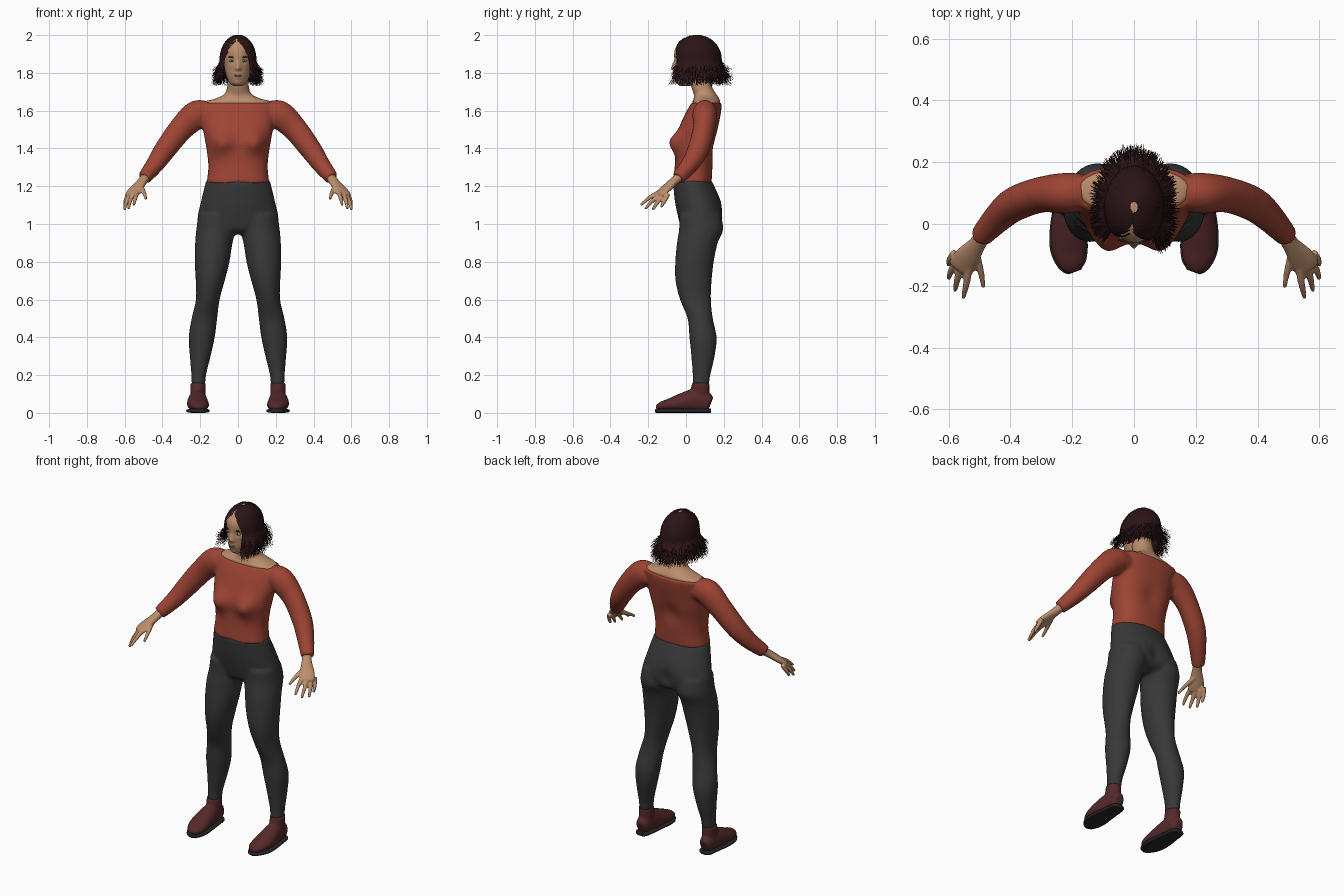
import bpy, bmesh, math, random
from mathutils import Vector, Matrix

random.seed(4)
cube = bpy.data.objects.get("Cube")
if cube:
    bpy.data.objects.remove(cube, do_unlink=True)


def material(name, rgb, rough=0.8):
    m = bpy.data.materials.new(name)
    m.use_nodes = True
    m.diffuse_color = (*rgb, 1)
    node = m.node_tree.nodes["Principled BSDF"]
    node.inputs["Base Color"].default_value = (*rgb, 1)
    node.inputs["Roughness"].default_value = rough
    return m


SKIN = material("skin", (0.50, 0.27, 0.15))
RED = material("sweater red", (0.34, 0.058, 0.034))
GREY = material("trouser grey", (0.04, 0.04, 0.04))
MAROON = material("shoe maroon", (0.09, 0.022, 0.024))
SOLE = material("sole black", (0.02, 0.02, 0.021))
HAIR = material("dark hair", (0.024, 0.007, 0.008))
EYE = material("eye white", (0.45, 0.5, 0.55))
IRIS = material("iris", (0.06, 0.08, 0.1))
LIP = material("lips", (0.36, 0.15, 0.1))


def spline(rings, sub):
    """Smooth ring values with a Catmull-Rom curve."""
    out = []
    for i in range(len(rings) - 1):
        a, b, c, d = (rings[max(0, min(len(rings) - 1, i + k))] for k in (-1, 0, 1, 2))
        for s in range(sub):
            t = s / sub
            out.append([0.5 * (2 * q + (r - p) * t + (2 * p - 5 * q + 4 * r - w) * t * t
                               + (3 * q - p - 3 * r + w) * t ** 3)
                        for p, q, r, w in zip(a, b, c, d)])
    return out + [list(rings[-1])]


def loft(bm, rings, flat=True, side=1, seg=32, sub=5, power=1.0):
    """Skin over rings of (x, y, z, half width, half depth)."""
    rings = spline([(r[0] * side, *r[1:]) for r in rings], sub)
    loops = []
    for i, (x, y, z, ra, rb) in enumerate(rings):
        u, v = Vector((1, 0, 0)), Vector((0, 1, 0))
        if not flat:
            t = Vector(rings[min(i + 1, len(rings) - 1)][:3]) - Vector(rings[max(i - 1, 0)][:3])
            u = Vector((0, 0, 1)).cross(t).normalized()
            v = t.cross(u).normalized()
        loop = []
        for k in range(seg):
            c, s = math.cos(math.tau * k / seg), math.sin(math.tau * k / seg)
            c, s = (math.copysign(abs(q) ** power, q) for q in (c, s))
            loop.append(bm.verts.new(Vector((x, y, z)) + u * ra * c + v * rb * s))
        loops.append(loop)
    for lo, hi in zip(loops, loops[1:]):
        for k in range(seg):
            j = (k + 1) % seg
            bm.faces.new((lo[k], lo[j], hi[j], hi[k]))
    bm.faces.new(loops[0][::-1])
    bm.faces.new(loops[-1])


def bump(bm, centre, radius, push):
    for v in bm.verts:
        v.co += Vector(push) * math.exp(-((v.co - Vector(centre)).length / radius) ** 2)


def blob(bm, centre, size):
    bmesh.ops.create_uvsphere(bm, u_segments=16, v_segments=10, radius=1,
                              matrix=Matrix.Translation(centre) @ Matrix.Diagonal((*size, 1)))


def build(name, bm, mats, voxel=0, smooth=4):
    if name != "hair":
        bmesh.ops.recalc_face_normals(bm, faces=bm.faces)
    mesh = bpy.data.meshes.new(name)
    bm.to_mesh(mesh)
    bm.free()
    for m in mats:
        mesh.materials.append(m)
    mesh.polygons.foreach_set("use_smooth", [True] * len(mesh.polygons))
    obj = bpy.data.objects.new(name, mesh)
    bpy.context.collection.objects.link(obj)
    if voxel:
        mod = obj.modifiers.new("blend", "REMESH")
        mod.mode, mod.voxel_size, mod.use_smooth_shade = "VOXEL", voxel, True
        mod = obj.modifiers.new("soften", "SMOOTH")
        mod.factor, mod.iterations = 0.5, smooth
    return obj


# Trousers: hips and two legs blended together
bm = bmesh.new()
loft(bm, [(0, .033, 1.23, .17, .103), (0, .063, 1.12, .196, .122), (0, .082, 1.03, .215, .122),
          (0, .08, .97, .2, .1), (0, .07, .945, .1, .05)])
for s in (1, -1):
    loft(bm, [(.11, .075, 1.05, .1, .11), (.117, .08, .97, .104, .117), (.128, .06, .9, .099, .108),
              (.137, .045, .8, .092, .102), (.147, .04, .7, .077, .096), (.16, .05, .6, .063, .082),
              (.178, .075, .5, .068, .067), (.192, .09, .4, .069, .072), (.2, .09, .3, .055, .062),
              (.208, .082, .2, .039, .047), (.21, .078, .15, .038, .045)], side=s)
bump(bm, (0, .21, 1.03), .05, (0, -.025, 0))
build("trousers", bm, [GREY], .01)

# Sweater: torso and two sleeves blended together
bm = bmesh.new()
loft(bm, [(0, .033, 1.215, .166, .102), (0, .04, 1.3, .157, .1), (0, .047, 1.38, .164, .1),
          (0, .055, 1.45, .176, .107), (0, .07, 1.52, .187, .102), (0, .092, 1.59, .19, .093),
          (0, .11, 1.642, .196, .08)], seg=64, power=.85)
for s in (1, -1):
    bump(bm, (s * .095, -.06, 1.43), .06, (0, -.05, 0))
bump(bm, (0, .16, 1.42), .06, (0, -.015, 0))
for s in (1, -1):
    loft(bm, [(.14, .105, 1.58, .055, .055), (.215, .1, 1.58, .066, .076), (.3, .095, 1.505, .058, .066),
              (.385, .065, 1.395, .056, .058), (.44, .02, 1.315, .048, .048),
              (.497, -.042, 1.243, .036, .037)], flat=False, side=s)
build("sweater", bm, [RED], .01, 3)

# Shoulders and neck
bm = bmesh.new()
loft(bm, [(0, .105, 1.6, .17, .07), (0, .108, 1.645, .178, .073), (0, .108, 1.662, .125, .068),
          (0, .102, 1.685, .075, .06), (0, .085, 1.72, .058, .055), (0, .07, 1.77, .055, .055),
          (0, .065, 1.81, .05, .055)], power=.9)
build("neck", bm, [SKIN])

# Hands: palm, thumb and four fingers
FINGERS = [((.515, -.085, 1.2), (.497, -.15, 1.165), (.487, -.205, 1.132)),
           ((.535, -.14, 1.17), (.543, -.195, 1.138), (.553, -.24, 1.1)),
           ((.557, -.135, 1.16), (.572, -.18, 1.12), (.579, -.216, 1.08)),
           ((.572, -.12, 1.155), (.592, -.152, 1.113), (.6, -.177, 1.075)),
           ((.58, -.095, 1.16), (.596, -.115, 1.12), (.6, -.133, 1.088))]
for s, word in ((1, "left"), (-1, "right")):
    bm = bmesh.new()
    loft(bm, [(.485, -.028, 1.255, .027, .025), (.507, -.065, 1.225, .028, .022),
              (.54, -.108, 1.185, .041, .019), (.56, -.14, 1.157, .042, .016),
              (.565, -.148, 1.15, .03, .01)], flat=False, side=s, seg=20)
    for a, b, c in FINGERS:
        loft(bm, [(*a, .014, .013), (*b, .011, .011), (*c, .007, .007)], flat=False, side=s, seg=12)
    build(word + "_hand", bm, [SKIN], .005, 2)

# Shoes: ankle shaft, foot and sole
for s, word in ((1, "left"), (-1, "right")):
    foot = [(.213, .132, .05, .02, .03), (.213, .115, .055, .037, .05), (.213, .05, .065, .046, .062),
            (.214, -.02, .055, .055, .05), (.21, -.08, .043, .057, .036), (.2, -.13, .034, .042, .025),
            (.192, -.154, .028, .018, .012)]
    bm = bmesh.new()
    loft(bm, foot, flat=False, side=s)
    loft(bm, [(.212, .07, .04, .043, .058), (.212, .072, .1, .04, .052), (.212, .078, .158, .04, .046)], side=s)
    for v in bm.verts:
        v.co.z = max(v.co.z, .012)
    build(word + "_shoe", bm, [MAROON], .006, 2)
    bm = bmesh.new()
    loft(bm, [(x, y * 1.01, .011, w + .004, .011) for x, y, z, w, h in foot], flat=False, side=s, power=.6)
    build(word + "_sole", bm, [SOLE])

# Head with nose, brow, lips and eye sockets; sides and back carry hair colour
bm = bmesh.new()
loft(bm, [(0, -.002, 1.73, .018, .018), (0, .004, 1.743, .042, .045), (0, .02, 1.78, .06, .076),
          (0, .04, 1.82, .071, .1), (0, .05, 1.87, .078, .112), (0, .052, 1.92, .08, .112),
          (0, .055, 1.955, .069, .095), (0, .055, 1.98, .043, .06), (0, .055, 1.99, .01, .015)],
     seg=72, sub=7)
bump(bm, (0, -.062, 1.826), .014, (0, -.02, 0))
bump(bm, (0, -.062, 1.848), .011, (0, -.009, 0))
bump(bm, (0, -.055, 1.786), .018, (0, -.006, 0))
bump(bm, (0, -.04, 1.745), .018, (0, -.006, 0))
for s in (1, -1):
    bump(bm, (s * .033, -.052, 1.864), .015, (0, .008, 0))
    bump(bm, (s * .012, -.062, 1.822), .008, (0, -.004, 0))
for f in bm.faces:
    c = f.calc_center_median()
    f.material_index = int(c.y > .02 and 1.78 < c.z < 1.965)
build("head", bm, [SKIN, HAIR])

# Eyes, eyebrows and lips
for s, word in ((1, "left"), (-1, "right")):
    for part, mat, x, y, z, size in (("eye", EYE, .033, -.044, 1.863, (.014, .009, .006)),
                                     ("iris", IRIS, .033, -.051, 1.863, (.005, .003, .005)),
                                     ("eyebrow", HAIR, .034, -.052, 1.884, (.018, .005, .0025))):
        bm = bmesh.new()
        blob(bm, (s * x, y, z), size)
        build(word + "_" + part, bm, [mat])
bm = bmesh.new()
for z, w in ((1.7895, .02), (1.781, .017)):
    blob(bm, (0, -.057, z), (w, .007, .0045))
build("lips", bm, [LIP])

# Hair: thin ribbons that sweep from the crown to the sides and back, then flare out
bm = bmesh.new()
STEPS = 9
for n in range(2400):
    a0 = random.uniform(-math.pi, math.pi)
    phi0 = random.uniform(.12, 1.25)
    if abs(a0) < .65 and phi0 > .75:
        continue
    side = 1 if a0 > -.15 else -1
    hairline = random.uniform(.72, 1.2) if side > 0 else random.uniform(.95, 1.35)
    a1 = side * max(abs(a0), hairline)
    lift = random.uniform(.94, 1.04)
    low = random.uniform(1.73, 1.82)
    flare = random.uniform(.1, .55)
    wave = random.uniform(-.12, .12)
    width = random.uniform(.0022, .004)
    previous = None
    for i in range(STEPS + 1):
        t = i / STEPS
        phi = phi0 + (1.6 - phi0) * min(1, t / .55)
        drop = max(0, (t - .55) / .45)
        a = a0 + (a1 - a0) * min(1, t / .5) + wave * drop
        r = math.sin(phi) * lift * (1 + flare * drop ** 1.5)
        z = 1.87 + .128 * lift * math.cos(phi)
        z += (low - z) * drop
        p = Vector((.094 * r * math.sin(a), .055 - .13 * r * math.cos(a), min(z, 2.0)))
        across = Vector((math.cos(a), math.sin(a), 0)) * width * (1 - .7 * drop)
        pair = (bm.verts.new(p - across), bm.verts.new(p + across))
        if previous:
            bm.faces.new((previous[0], previous[1], pair[1], pair[0]))
        previous = pair
build("hair", bm, [HAIR])
